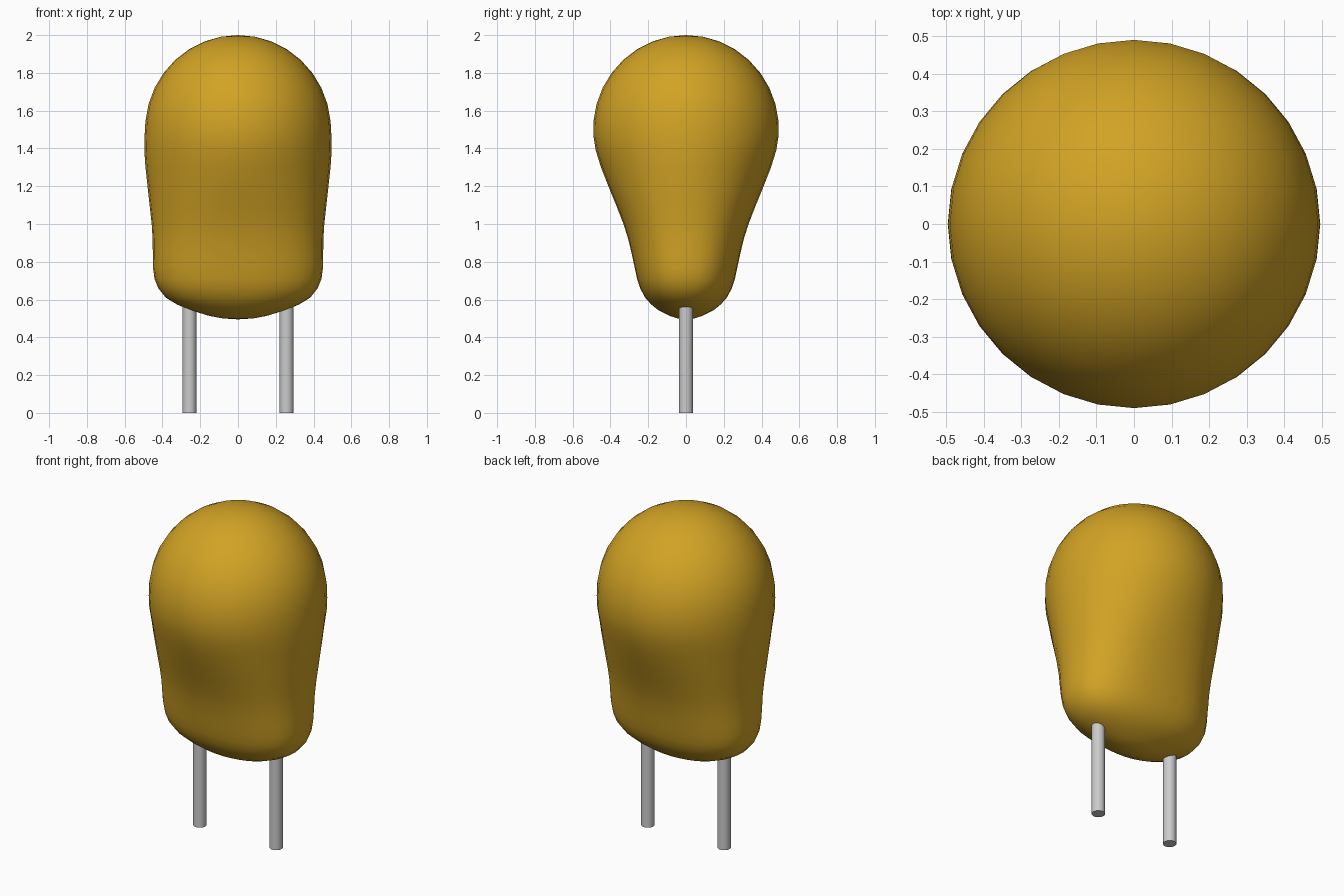
import bpy, bmesh, math

cube = bpy.data.objects.get("Cube")
if cube:
    bpy.data.objects.remove(cube, do_unlink=True)


def material(name, rgb):
    m = bpy.data.materials.new(name)
    m.use_nodes = True
    m.diffuse_color = (*rgb, 1)
    m.node_tree.nodes["Principled BSDF"].inputs["Base Color"].default_value = (*rgb, 1)
    return m


amber = material("amber coating", (0.64, 0.365, 0.018))
metal = material("lead metal", (0.60, 0.60, 0.60))
SIDES = 32


def ring_points(z, rx, ry, power):
    """Rounded cross-section; power 2 is an ellipse, higher is boxier."""
    pts = []
    for i in range(SIDES):
        a = 2 * math.pi * i / SIDES
        c, s = math.cos(a), math.sin(a)
        pts.append((math.copysign(abs(c) ** (2 / power), c) * rx,
                    math.copysign(abs(s) ** (2 / power), s) * ry, z))
    return pts


# Body: flattened, rounded base that swells into a domed top (z, rx, ry, power)
rings = [
    (0.500, 0.08, 0.045, 2.0), (0.513, 0.15, 0.085, 2.0), (0.545, 0.255, 0.148, 2.1),
    (0.575, 0.325, 0.185, 2.2), (0.61, 0.382, 0.216, 2.3), (0.66, 0.422, 0.243, 2.4),
    (0.71, 0.442, 0.259, 2.4), (0.77, 0.450, 0.272, 2.4), (0.84, 0.451, 0.287, 2.4),
    (0.92, 0.452, 0.306, 2.35), (1.00, 0.457, 0.331, 2.3), (1.10, 0.468, 0.370, 2.2),
    (1.20, 0.479, 0.411, 2.1), (1.30, 0.490, 0.450, 2.0), (1.39, 0.496, 0.478, 2.0),
    (1.46, 0.495, 0.489, 2.0),
]
for k in range(8):
    a = math.radians(5 + 85 * k / 8)
    r = 0.492 * math.cos(a)
    rings.append((1.5 + 0.5 * math.sin(a), r, r, 2.0))

bm = bmesh.new()
loops = [[bm.verts.new(p) for p in ring_points(*r)] for r in rings]
for low, high in zip(loops, loops[1:]):
    for i in range(SIDES):
        j = (i + 1) % SIDES
        bm.faces.new((low[i], low[j], high[j], high[i]))
bottom, top = bm.verts.new((0, 0, 0.495)), bm.verts.new((0, 0, 2.0))
for i in range(SIDES):
    j = (i + 1) % SIDES
    bm.faces.new((bottom, loops[0][j], loops[0][i]))
    bm.faces.new((top, loops[-1][i], loops[-1][j]))
for f in bm.faces:
    f.smooth = True
mesh = bpy.data.meshes.new("body")
bm.to_mesh(mesh)
bm.free()
mesh.materials.append(amber)
bpy.context.collection.objects.link(bpy.data.objects.new("body", mesh))

# Two straight wire leads
for name, x in (("left_lead", 0.257), ("right_lead", -0.257)):
    bpy.ops.mesh.primitive_cylinder_add(vertices=24, radius=0.037, depth=0.6,
                                        location=(x, 0, 0.3))
    lead = bpy.context.object
    lead.name = name
    lead.data.materials.append(metal)
    bpy.ops.object.shade_smooth_by_angle(angle=math.radians(40))
